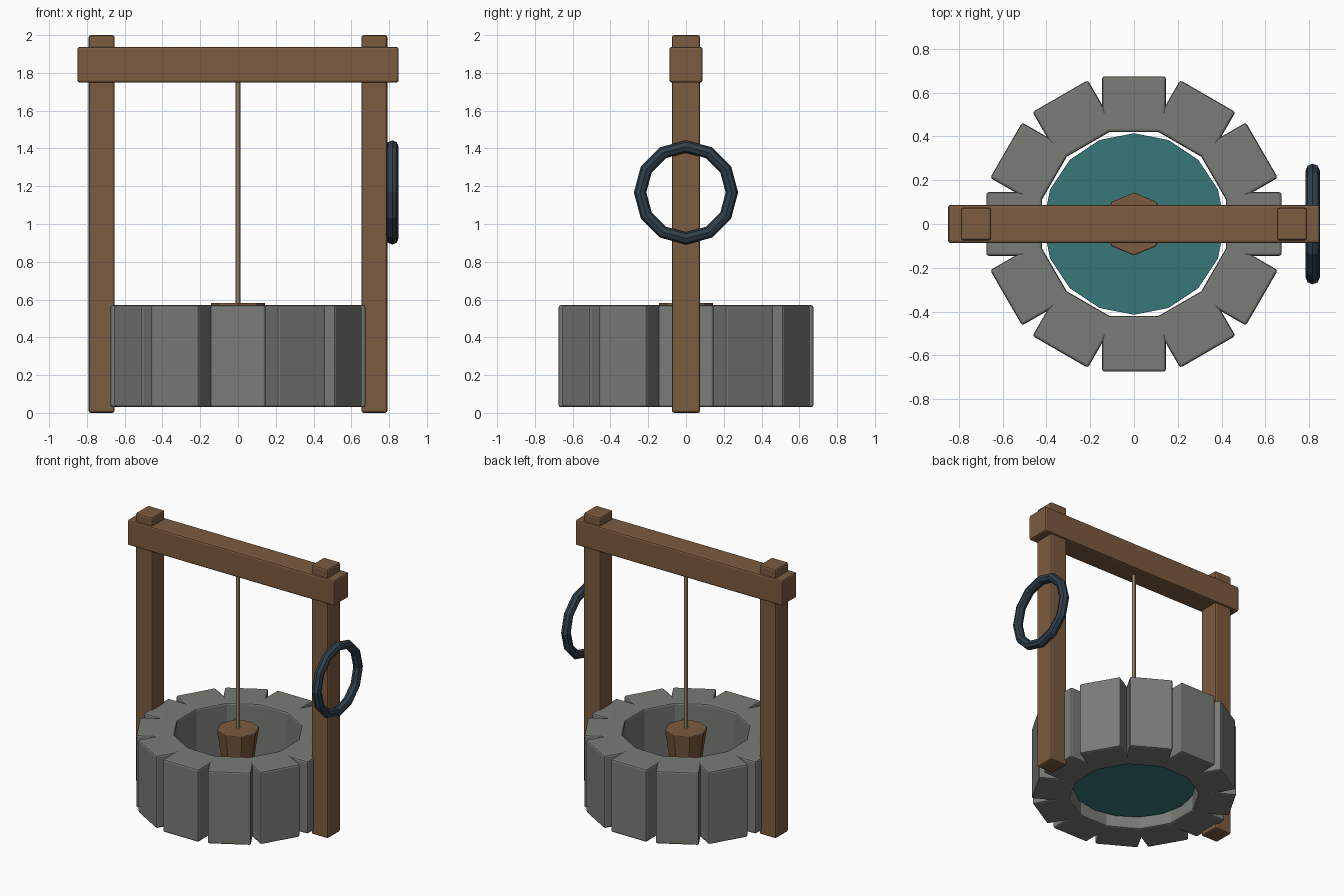
import bpy, math

if "Cube" in bpy.data.objects:
    bpy.data.objects.remove(bpy.data.objects["Cube"])


def material(name, rgb):
    m = bpy.data.materials.new(name)
    m.diffuse_color = (*rgb, 1)
    m.use_nodes = True
    m.node_tree.nodes["Principled BSDF"].inputs["Base Color"].default_value = m.diffuse_color
    return m


STONE = material("stone", (0.19, 0.20, 0.18))
WOOD = material("wood", (0.20, 0.105, 0.05))
IRON = material("iron", (0.03, 0.05, 0.07))
WATER = material("water", (0.04, 0.19, 0.19))
ROPE = material("rope", (0.52, 0.43, 0.24))


def finish(name, mat, bevel=0.0):
    ob = bpy.context.object
    ob.name = name
    ob.data.materials.append(mat)
    if bevel:
        b = ob.modifiers.new("bevel", 'BEVEL')
        b.width = bevel
        b.segments = 2
        b.limit_method = 'ANGLE'
        b.angle_limit = math.radians(50)
    return ob


def box(name, center, size, mat, bevel=0.012, turn=0.0):
    bpy.ops.mesh.primitive_cube_add(size=1, location=center, rotation=(0, 0, turn))
    ob = bpy.context.object
    ob.scale = size
    bpy.ops.object.transform_apply(location=False, rotation=False, scale=True)
    return finish(name, mat, bevel)


def cone(name, sides, r_low, r_high, z0, z1, mat, bevel=0.0):
    bpy.ops.mesh.primitive_cone_add(vertices=sides, radius1=r_low, radius2=r_high,
                                    depth=z1 - z0, location=(0, 0, (z0 + z1) / 2))
    return finish(name, mat, bevel)


# Ring of twelve overlapping wall stones
R_IN, R_OUT = 0.42, 0.675
for i in range(12):
    a = i * math.tau / 12
    r = (R_IN + R_OUT) / 2
    box(f"wall_stone_{i + 1}", (r * math.cos(a), r * math.sin(a), 0.30),
        (R_OUT - R_IN, 0.292, 0.54), STONE, turn=a)

# Water near the bottom of the shaft
cone("water", 16, 0.415, 0.415, 0.11, 0.14, WATER)

# Two posts and the cross beam
for side, label in ((-1, "left"), (1, "right")):
    box(f"{label}_post", (side * 0.722, 0, 1.0), (0.138, 0.15, 2.0), WOOD)
box("cross_beam", (0, 0, 1.843), (1.70, 0.175, 0.188), WOOD)

# Bucket on its rope
cone("bucket", 8, 0.105, 0.145, 0.32, 0.583, WOOD, 0.008)
cone("rope", 8, 0.012, 0.012, 0.56, 1.78, ROPE)

# Iron crank ring on the right post
bpy.ops.mesh.primitive_torus_add(major_segments=12, minor_segments=8,
                                 major_radius=0.243, minor_radius=0.033,
                                 location=(0.817, 0, 1.167),
                                 rotation=(0, math.pi / 2, 0))
finish("crank_ring", IRON)
